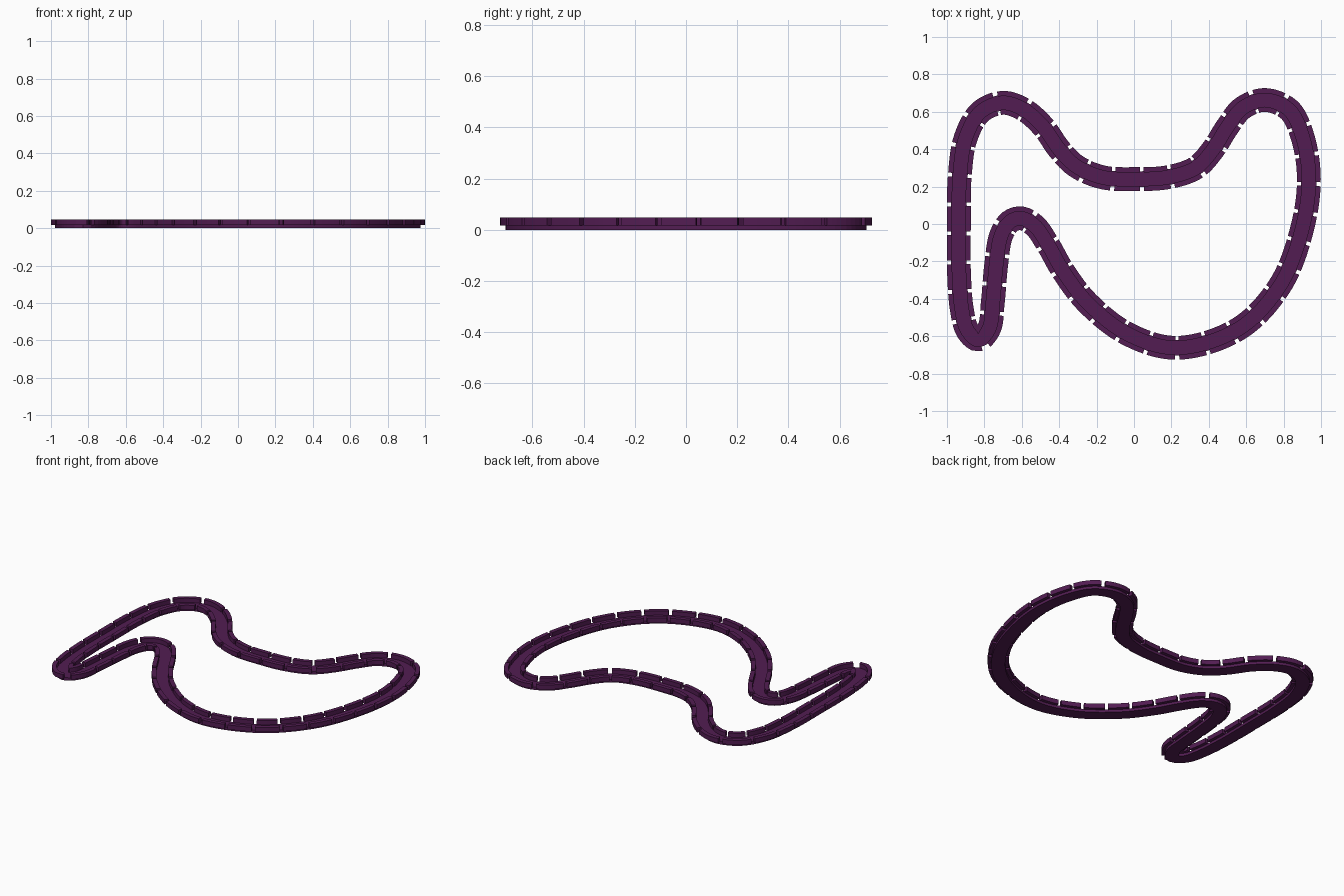
import bpy, bmesh
from mathutils import Vector

if "Cube" in bpy.data.objects:
    bpy.data.objects.remove(bpy.data.objects["Cube"])

# Centre line of the circuit, counter-clockwise from the bottom of the big bend
PATH = [(.23, -.662), (.56, -.56), (.78, -.33), (.895, -.04), (.935, .24), (.90, .47),
        (.83, .61), (.70, .663), (.58, .62), (.50, .52), (.42, .395), (.33, .30),
        (.18, .25), (0, .24), (-.17, .25), (-.31, .31), (-.40, .40), (-.485, .52),
        (-.59, .612), (-.70, .648), (-.82, .60), (-.90, .46), (-.932, .25), (-.936, 0),
        (-.936, -.25), (-.92, -.46), (-.89, -.57), (-.832, -.62), (-.775, -.56),
        (-.755, -.42), (-.737, -.22), (-.71, -.06), (-.66, .015), (-.60, .03),
        (-.53, -.01), (-.46, -.11), (-.38, -.25), (-.25, -.42), (-.03, -.59)]
P = [Vector(p) for p in PATH]


def spline(n=24):
    """Closed centripetal Catmull-Rom curve through P."""
    out, m = [], len(P)
    for i in range(m):
        a, b, c, d = (P[(i + k) % m] for k in (-1, 0, 1, 2))
        t1 = (b - a).length ** .5
        t2 = t1 + (c - b).length ** .5
        t3 = t2 + (d - c).length ** .5
        for k in range(n):
            t = t1 + (t2 - t1) * k / n
            A = a.lerp(b, t / t1)
            B = b.lerp(c, (t - t1) / (t2 - t1))
            C = c.lerp(d, (t - t2) / (t3 - t2))
            out.append(A.lerp(B, t / t2).lerp(B.lerp(C, (t - t1) / (t3 - t1)), (t - t1) / (t2 - t1)))
    return out


pts = spline()
dist = [0.0]
for i in range(len(pts)):
    dist.append(dist[-1] + (pts[(i + 1) % len(pts)] - pts[i]).length)
LENGTH = dist[-1]


def at(s):
    """Point at arc length s."""
    s %= LENGTH
    lo, hi = 0, len(pts)
    while hi - lo > 1:
        mid = (lo + hi) // 2
        lo, hi = (mid, hi) if dist[mid] <= s else (lo, mid)
    return pts[lo].lerp(pts[(lo + 1) % len(pts)], (s - dist[lo]) / (dist[lo + 1] - dist[lo]))


def sweep(bm, stations, o0, o1, z0, z1, closed=False):
    """Sweep a rectangle (side offsets o0..o1, heights z0..z1) along the path."""
    rings = []
    for s in stations:
        p, t = at(s), (at(s + .008) - at(s - .008)).normalized()
        side = Vector((t.y, -t.x))
        rings.append([bm.verts.new((*(p + side * o), z))
                      for o, z in ((o0, z0), (o1, z0), (o1, z1), (o0, z1))])
    n = len(rings)
    for i in range(n if closed else n - 1):
        a, b = rings[i], rings[(i + 1) % n]
        for k in range(4):
            j = (k + 1) % 4
            bm.faces.new((a[k], a[j], b[j], b[k]))
    if not closed:
        bm.faces.new(rings[0])
        bm.faces.new(rings[-1][::-1])


mat = bpy.data.materials.new("track_purple")
mat.diffuse_color = (0.085, 0.012, 0.085, 1)
mat.use_nodes = True
mat.node_tree.nodes["Principled BSDF"].inputs["Base Color"].default_value = mat.diffuse_color


def finish(bm, name):
    bmesh.ops.recalc_face_normals(bm, faces=bm.faces)
    me = bpy.data.meshes.new(name)
    bm.to_mesh(me)
    bm.free()
    me.materials.append(mat)
    bpy.context.collection.objects.link(bpy.data.objects.new(name, me))


# Road slab
bm = bmesh.new()
N = 320
sweep(bm, [LENGTH * i / N for i in range(N)], -.042, .042, 0, .019, True)
finish(bm, "road")

# Broken kerb walls on both edges, overhanging the road
count = round(LENGTH / .155)
pitch, gap = LENGTH / count, .02
for name, lo, hi in (("outer_wall", .036, .0635), ("inner_wall", -.0635, -.036)):
    bm = bmesh.new()
    for i in range(count):
        s0 = i * pitch + gap / 2
        sweep(bm, [s0 + (pitch - gap) * k / 8 for k in range(9)], lo, hi, .017, .047)
    finish(bm, name)
